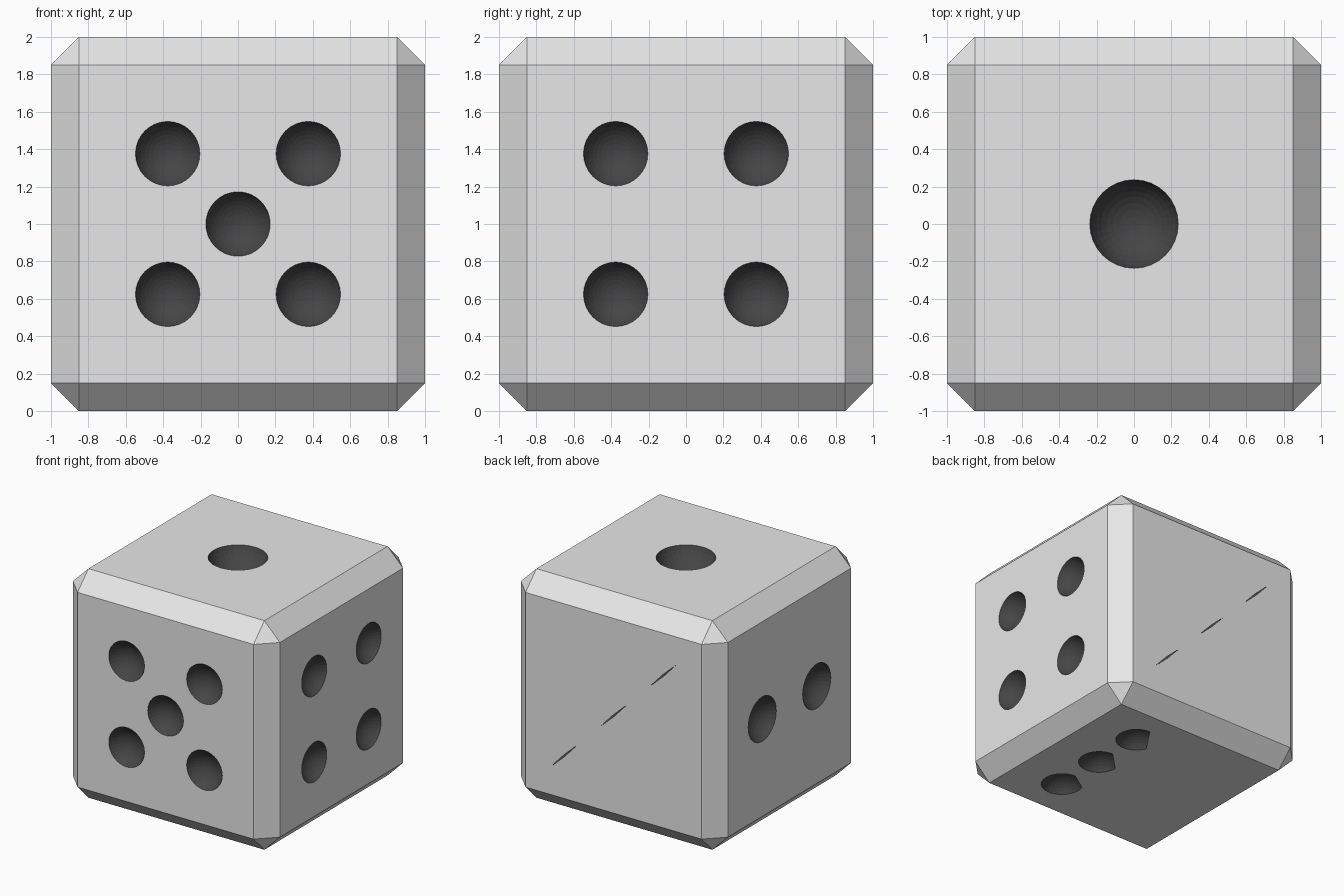
import bpy, bmesh, math
from mathutils import Vector

if "Cube" in bpy.data.objects:
    bpy.data.objects.remove(bpy.data.objects["Cube"])

SEG, RINGS = 32, 8
HALF, CH = 1.0, 0.15          # half size and edge chamfer
LIFT = 0.08                   # pip sphere centres sit just outside the face
CENTRE = Vector((0, 0, 1))
S, L = 0.376, 0.48            # pip spacings


def material(name, v):
    m = bpy.data.materials.new(name)
    m.diffuse_color = (v, v, v, 1)
    m.use_nodes = True
    m.node_tree.nodes["Principled BSDF"].inputs["Base Color"].default_value = m.diffuse_color
    return m


def full(a, b, r, skip=None):
    """Circle outline; skip = (i, j) cuts the arc between the points by a chord."""
    pts = []
    for i in range(SEG):
        if skip and skip[0] < i < skip[1]:
            continue
        t = 2 * math.pi * i / SEG
        pts.append((a + r * math.cos(t), b + r * math.sin(t)))
    return pts


def slit(a, b, r):
    """Narrow diagonal opening over a pip."""
    k, w = r * math.sqrt(0.5), 0.005
    return [(a - k, b - k), (a + w, b - w), (a + k, b + k), (a - w, b + w)]


bm = bmesh.new()

# chamfered cube, with the six main faces removed
bmesh.ops.create_cube(bm, size=2 * HALF)
bmesh.ops.translate(bm, verts=bm.verts[:], vec=CENTRE)
bmesh.ops.bevel(bm, geom=bm.edges[:], offset=CH, segments=1, profile=0.5, affect='EDGES')
bm.normal_update()
main = [f for f in bm.faces if max(abs(c) for c in f.normal) > 0.99]
bmesh.ops.delete(bm, geom=main, context='FACES_ONLY')


def panel(n, v, pips):
    """One face with pip openings; pips = (a, b, sphere radius, outline maker)."""
    n, v = Vector(n), Vector(v)
    u = v.cross(n)

    def place(a, b, d=0.0):
        return CENTRE + n * (HALF + d) + u * a + v * b

    edges = []

    def loop(pts):
        vs = [bm.verts.new(place(a, b)) for a, b in pts]
        for i in range(len(vs)):
            edges.append(bm.edges.new((vs[i - 1], vs[i])))

    q = HALF - CH
    loop([(-q, -q), (q, -q), (q, q), (-q, q)])
    for a, b, R, outline in pips:
        loop(outline(a, b, math.sqrt(R * R - LIFT * LIFT)))
    res = bmesh.ops.triangle_fill(bm, use_beauty=True, use_dissolve=False,
                                  edges=edges, normal=n)
    for f in res['geom']:
        if isinstance(f, bmesh.types.BMFace):
            f.normal_update()
            f.material_index = 0
            if f.normal.dot(n) < 0:
                f.normal_flip()

    # hollow bowls
    for a, b, R, outline in pips:
        rim = math.acos(LIFT / R)
        rings = []
        for k in range(RINGS):
            t = rim * (1 - k / RINGS)
            rings.append([bm.verts.new(place(x, y, LIFT - R * math.cos(t)))
                          for x, y in full(a, b, R * math.sin(t))])
        tip = bm.verts.new(place(a, b, LIFT - R))
        mid = place(a, b, LIFT)
        faces = []
        for i in range(SEG):
            for r0, r1 in zip(rings, rings[1:]):
                faces.append(bm.faces.new((r0[i - 1], r0[i], r1[i], r1[i - 1])))
            faces.append(bm.faces.new((rings[-1][i - 1], rings[-1][i], tip)))
        for f in faces:
            f.normal_update()
            f.material_index = 1
            if f.normal.dot(mid - f.calc_center_median()) < 0:
                f.normal_flip()


def chord(i):
    return lambda a, b, r: full(a, b, r, (i, 24))


SMALL, MEDIUM, LARGE = 0.19, 0.21, 0.25
four = [(x, y, SMALL, full) for x in (-S, S) for y in (-S, S)]

panel((0, -1, 0), (0, 0, 1), four + [(0, 0, SMALL, full)])              # front
panel((1, 0, 0), (0, 0, 1), four)                                       # right
panel((0, 0, 1), (0, 1, 0), [(0, 0, LARGE, full)])                      # top
panel((-1, 0, 0), (0, 0, 1), [(x, 0, MEDIUM, full) for x in (-S, S)])   # left
panel((0, 1, 0), (0, 0, 1), [(d, d, SMALL, slit) for d in (-L, 0, L)])  # back
panel((0, 0, -1), (0, -1, 0),                                           # bottom
      [(S, b, SMALL, chord(i)) for b, i in ((-L, 14), (0, 16), (L, 18))])

bmesh.ops.remove_doubles(bm, verts=bm.verts[:], dist=0.0005)

mesh = bpy.data.meshes.new("die_body")
bm.to_mesh(mesh)
bm.free()
mesh.materials.append(material("white", 0.8))
mesh.materials.append(material("dark grey", 0.06))
obj = bpy.data.objects.new("die_body", mesh)
bpy.context.scene.collection.objects.link(obj)
